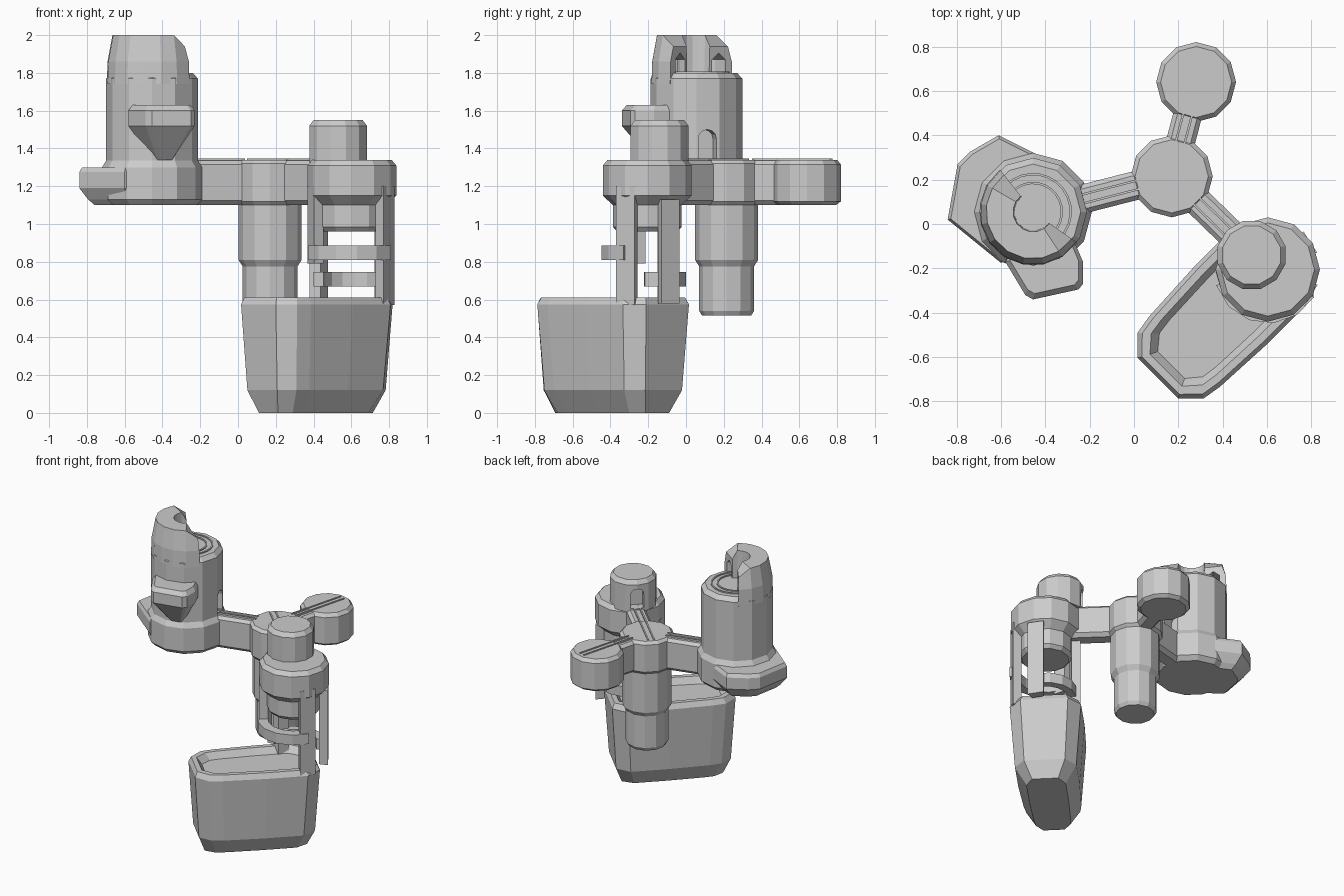
import bpy, bmesh
from math import sin, cos, pi, radians, atan2, hypot
from mathutils import Vector

if "Cube" in bpy.data.objects:
    bpy.data.objects.remove(bpy.data.objects["Cube"])


def loft(name, rings, close=False):
    """Skin a list of equal-length point rings; cap the ends or close the loop."""
    bm = bmesh.new()
    vs = [[bm.verts.new(p) for p in r] for r in rings]
    n = len(vs[0])
    pairs = list(zip(vs, vs[1:])) + ([(vs[-1], vs[0])] if close else [])
    for a, b in pairs:
        for i in range(n):
            j = (i + 1) % n
            bm.faces.new((a[i], a[j], b[j], b[i]))
    if not close:
        bm.faces.new(vs[0][::-1])
        bm.faces.new(vs[-1])
    bmesh.ops.recalc_face_normals(bm, faces=bm.faces)
    me = bpy.data.meshes.new(name)
    bm.to_mesh(me)
    bm.free()
    ob = bpy.data.objects.new(name, me)
    bpy.context.collection.objects.link(ob)
    return ob


def lathe(name, c, profile, n=12, rot=0.0):
    """Stack of n-sided rings from (radius, z) pairs."""
    ang = [2 * pi * i / n + rot for i in range(n)]
    return loft(name, [[(c[0] + r * cos(a), c[1] + r * sin(a), z) for a in ang] for r, z in profile])


def plate(name, pts, levels, pivot):
    """Stack of a scaled outline from (scale, z) pairs."""
    return loft(name, [[(pivot[0] + (x - pivot[0]) * s, pivot[1] + (y - pivot[1]) * s, z)
                        for x, y in pts] for s, z in levels])


def sweep(name, a, b, section):
    """Straight bar from a to b with a (side, z) cross-section."""
    a, b = Vector(a), Vector(b)
    d = (b - a).normalized()
    s = Vector((-d.y, d.x))
    return loft(name, [[(p.x + s.x * w, p.y + s.y * w, z) for w, z in section] for p in (a, b)])


def arc(name, c, a0, a1, section, steps):
    """Curved bar with a (radius, z) cross-section."""
    rings = []
    for i in range(steps + 1):
        t = radians(a0 + (a1 - a0) * i / steps)
        rings.append([(c[0] + r * cos(t), c[1] + r * sin(t), z) for r, z in section])
    return loft(name, rings)


def box(r0, r1, z0, z1):
    return [(r0, z0), (r1, z0), (r1, z1), (r0, z1)]


def door(target, c, toward, r0, r1, w, z0, z1):
    """Cut an arched doorway facing another tower."""
    d = (Vector(toward) - Vector(c)).normalized()
    h = z1 - w
    sec = [(-w, z0), (w, z0)] + [(w * cos(t * pi / 6), h + w * sin(t * pi / 6)) for t in range(7)]
    cut = sweep(target.name + "_door_cutter", Vector(c) + d * r0, Vector(c) + d * r1, sec)
    cut.hide_render = True
    cut.hide_viewport = True
    m = target.modifiers.new("door", 'BOOLEAN')
    m.operation, m.object, m.solver = 'DIFFERENCE', cut, 'EXACT'


HUB, WEST, NORTH, EAST, TURRET = (.17, .215), (-.455, .055), (.28, .64), (.603, -.205), (.53, -.14)

# central hub with stepped stem
lathe("hub", HUB, [(.13, .515), (.145, .54), (.145, .775), (.167, .81), (.167, 1.1),
                   (.185, 1.12), (.185, 1.32), (.165, 1.34)])
# outlying round platform
lathe("north_platform", NORTH, [(.155, 1.1), (.18, 1.12), (.18, 1.315), (.16, 1.34)])

# bridges between the towers
bridge = [(-.04, 1.1), (.04, 1.1), (.065, 1.125), (.065, 1.315), (.045, 1.335),
          (-.045, 1.335), (-.065, 1.315), (-.065, 1.125)]
for nm, end in (("west", WEST), ("north", NORTH), ("east", EAST)):
    sweep(nm + "_bridge", HUB, end, bridge)

# paired rails along the bridges
for nm, a, b in (("west", (-.30, .095), (.03, .18)), ("north", (.205, .355), (.315, .77)),
                 ("east", (.065, .315), (.50, -.11))):
    for side in (-1, 1):
        o = .02 * side
        sweep(nm + "_rail", a, b, box(o - .005, o + .005, 1.33, 1.346))

# west tower on its wide base
lathe("west_base", WEST, [(.235, 1.1), (.265, 1.13), (.265, 1.30), (.24, 1.34)])
west = lathe("west_tower", WEST, [(.243, 1.3), (.243, 1.77), (.215, 1.8)])
door(west, WEST, HUB, .16, .4, .05, 1.335, 1.50)
for r in (.13, .17):
    arc("tower_top_rail", WEST, -75, 150, box(r - .005, r + .005, 1.79, 1.808), 16)

# hood: a C-shaped tunnel over the curved rail, lower toward both ends
hood = [(.242, 1.74), (.238, 1.86), (.212, 2.0), (.09, 2.0), (.085, 1.79), (.105, 1.79),
        (.105, 1.87), (.15, 1.905), (.195, 1.87), (.195, 1.79)]
rings = []
steps = 9
for i in range(steps + 1):
    t = radians(128 + 197 * i / steps)
    drop = .06 if i in (0, steps) else 0
    rings.append([(WEST[0] + r * cos(t), WEST[1] + r * sin(t), z - (drop if z > 1.95 else 0))
                  for r, z in hood])
loft("west_hood", rings)

# side terrace at the foot of the west tower
plate("west_terrace", [(-.84, .02), (-.795, .27), (-.74, .325), (-.61, .4), (-.42, .305),
                       (-.40, .1), (-.45, -.12), (-.60, -.175)],
      [(.72, 1.1), (.84, 1.13), (1, 1.19), (1, 1.275), (.95, 1.30)], (-.55, .08))

# tapering bay on the front of the west tower
plate("west_bay", [(-.58, -.17), (-.49, -.32), (-.455, -.34), (-.25, -.295), (-.23, -.27),
                   (-.23, -.17), (-.29, -.03), (-.48, -.03)],
      [(.3, 1.34), (1, 1.52), (1, 1.60), (.88, 1.63)], (-.40, -.12))

# east tower, its turret and the drum beneath
lathe("east_tower", EAST, [(.16, .96), (.182, .985), (.182, 1.1), (.235, 1.15),
                           (.235, 1.31), (.21, 1.34)])
turret = lathe("east_turret", TURRET, [(.158, 1.32), (.158, 1.52), (.135, 1.55)], rot=pi / 12)
door(turret, TURRET, HUB, .09, .3, .045, 1.345, 1.49)

# posts and curved ledges under the east tower (angle, half width, bottom, top)
for nm, ang, half, z0, z1 in (("front_right_post", -31, 14, .57, 1.2), ("back_right_post", 33, 14, .58, 1.13),
                              ("back_left_post", 149, 13, .55, 1.13), ("front_left_post", 197, 14, .79, 1.2)):
    arc(nm, EAST, ang - half, ang + half, box(.175, .235, z0, z1), 1)
arc("upper_ledge", EAST, 197, 329, box(.175, .243, .81, .885), 5)
arc("lower_ledge", EAST, 33, 185, box(.15, .205, .67, .745), 6)

# hull-shaped hanging basin with a shallow dished deck
half = [(-.42, .13), (-.34, .21), (-.25, .225), (.05, .24), (.33, .24), (.425, .16)]
outline = half + [(u, -v) for u, v in half[::-1]]


def hull(su, sv, z):
    k = .7071
    return [(.405 + k * (u * su + v * sv), -.398 + k * (u * su - v * sv), z) for u, v in outline]


loft("basin", [hull(.82, .55, 0), hull(.93, .86, .12), hull(1, 1, .575), hull(.96, .92, .612),
               hull(.88, .78, .612), hull(.80, .66, .565)])
